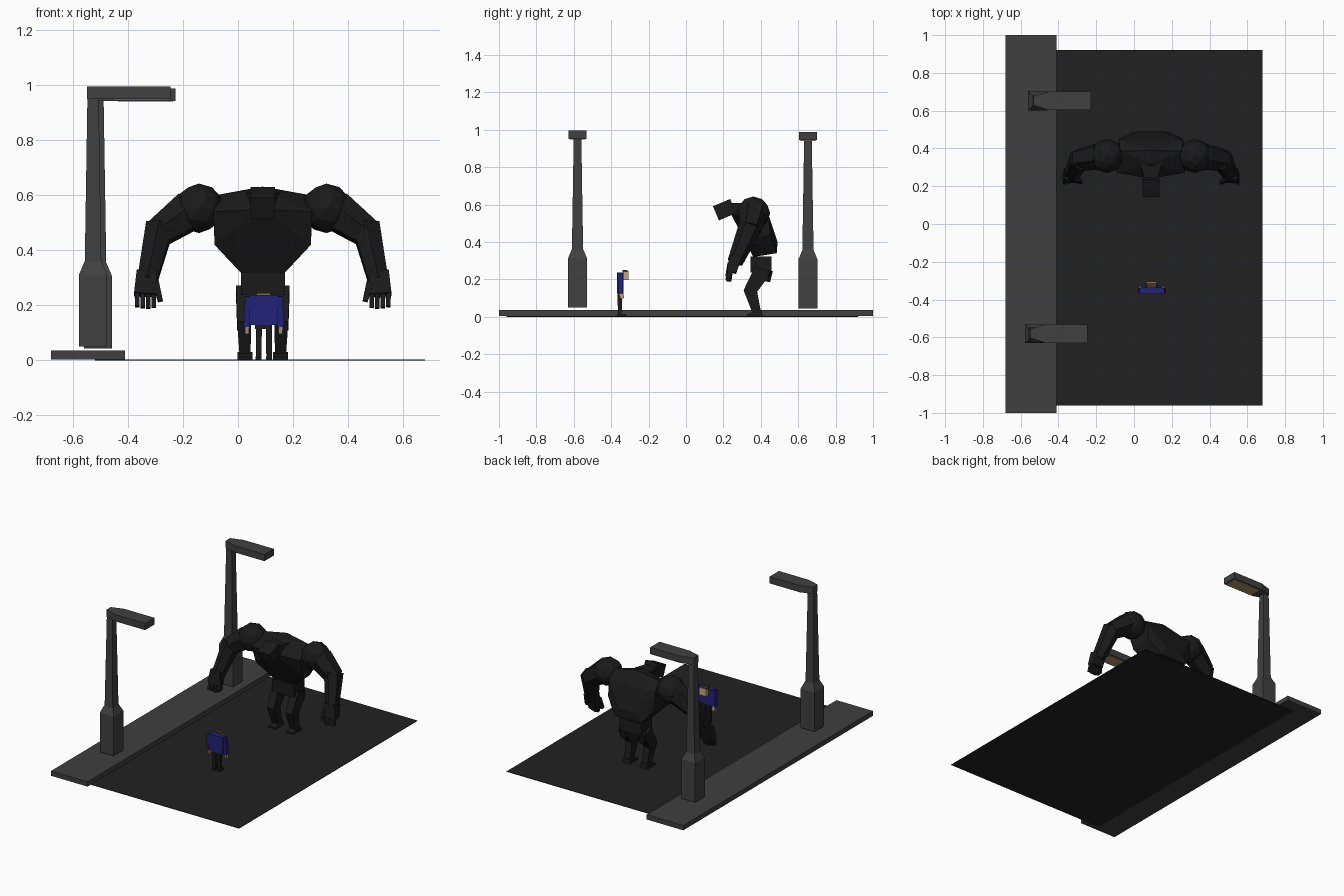
import bpy, bmesh, math
from mathutils import Vector

if "Cube" in bpy.data.objects:
    bpy.data.objects.remove(bpy.data.objects["Cube"])


def material(name, rgb):
    m = bpy.data.materials.new(name)
    m.diffuse_color = (*rgb, 1)
    m.use_nodes = True
    m.node_tree.nodes["Principled BSDF"].inputs["Base Color"].default_value = m.diffuse_color
    return m


ROAD = material("asphalt", (0.0155, 0.0155, 0.0155))
PAVING = material("paving_grey", (0.05, 0.05, 0.05))
METAL = material("lamp_metal", (0.052, 0.052, 0.052))
GLOW = material("lamp_glow", (0.42, 0.29, 0.13))
HIDE = material("black_hide", (0.0105, 0.0105, 0.0105))
SHIRT = material("blue_cloth", (0.0165, 0.0165, 0.19))
SKIN = material("skin", (0.58, 0.39, 0.2))
DARK = material("dark_cloth", (0.012, 0.012, 0.012))
HAIR = material("brown_hair", (0.06, 0.035, 0.02))


def hull(name, pts, mat):
    """Flat-faced convex solid around a few points."""
    bm = bmesh.new()
    for p in pts:
        bm.verts.new(p)
    res = bmesh.ops.convex_hull(bm, input=bm.verts[:])
    loose = {v for v in bm.verts if not v.link_faces}
    bmesh.ops.delete(bm, geom=list(loose), context='VERTS')
    bmesh.ops.dissolve_limit(bm, angle_limit=0.02, verts=bm.verts[:], edges=bm.edges[:])
    bmesh.ops.recalc_face_normals(bm, faces=bm.faces[:])
    me = bpy.data.meshes.new(name)
    bm.to_mesh(me)
    bm.free()
    me.materials.append(mat)
    ob = bpy.data.objects.new(name, me)
    bpy.context.collection.objects.link(ob)
    return ob


def box(name, x, y, z, mat):
    return hull(name, [(a, b, c) for a in x for b in y for c in z], mat)


def beam(name, a, b, s1, s2, mat, n=4):
    """Tapered n-sided limb from a to b; s1, s2 are (width, depth) half sizes."""
    a, b = Vector(a), Vector(b)
    d = (b - a).normalized()
    side = (Vector((1, 0, 0)) - d * d.x).normalized()
    fwd = d.cross(side)
    k = 1 / math.cos(math.pi / n)
    pts = []
    for c, s in ((a, s1), (b, s2)):
        for i in range(n):
            t = 2 * math.pi * (i + 0.5) / n
            pts.append(c + side * (math.cos(t) * s[0] * k) + fwd * (math.sin(t) * s[1] * k))
    return hull(name, pts, mat)


# Ground
box("road", (-0.52, 0.68), (-0.96, 0.92), (0.0, 0.003), ROAD)
box("pavement", (-0.68, -0.41), (-1, 1), (0.004, 0.036), PAVING)


# Street lamps
def lamp(tag, cx, cy, z0):
    top = z0 + 0.945
    beam(tag + "_lamp_base", (cx, cy, z0), (cx, cy, z0 + 0.262), (.051, .051), (.051, .051), METAL)
    beam(tag + "_lamp_collar", (cx, cy, z0 + .262), (cx, cy, z0 + .31), (.051, .051), (.031, .031), METAL)
    beam(tag + "_lamp_pole", (cx, cy, z0 + .31), (cx, cy, top - .01), (.03, .03), (.02, .02), METAL)
    hull(tag + "_lamp_neck",
         [(cx + x, cy + s * y, z) for x, y in ((-.022, .024), (.025, .024), (.06, .049))
          for s in (-1, 1) for z in (top - .045, top)], METAL)
    box(tag + "_lamp_head", (cx + .06, cx + .282), (cy - .049, cy + .049), (top - .045, top), METAL)
    box(tag + "_lamp_light", (cx + .072, cx + .272), (cy - .041, cy + .041), (top - .048, top - .044), GLOW)


lamp("front", -0.527, -0.58, 0.05)
lamp("rear", -0.509, 0.652, 0.044)

# Hulking creature
CX = 0.09
torso = [(0, .24, .55), (0, .39, .632), (0, .32, .622)]
for s in (-1, 1):
    torso += [(s * x, y, z) for x, y, z in (
        (.08, .36, .32), (.10, .485, .34), (.175, .31, .42), (.17, .45, .44),
        (.18, .272, .54), (.16, .385, .603), (.06, .49, .40), (.17, .44, .55))]
hull("torso", [(CX + x, y, z) for x, y, z in torso], HIDE)
beam("creature_head", (CX, .16, .553), (CX, .252, .592), (.045, .041), (.045, .041), HIDE)
beam("creature_neck", (CX, .24, .578), (CX, .32, .57), (.035, .03), (.06, .04), HIDE)
box("pelvis", (CX - .08, CX + .08), (.345, .457), (.238, .322), HIDE)

for s, tag in ((-1, "left"), (1, "right")):
    def P(x, y, z):
        return (CX + s * x, y, z)

    # shoulder ball
    bpy.ops.mesh.primitive_ico_sphere_add(subdivisions=2, radius=0.09, location=P(.232, .36, .553))
    ball = bpy.context.object
    ball.name = tag + "_shoulder"
    ball.data.materials.append(HIDE)

    # arm
    beam(tag + "_upper_arm", P(.265, .36, .545), P(.385, .34, .46), (.068, .065), (.05, .052), HIDE, 6)
    beam(tag + "_forearm", P(.375, .345, .485), P(.42, .262, .29), (.05, .055), (.036, .036), HIDE, 6)

    # hand with fingers and thumb
    beam(tag + "_palm", P(.422, .265, .32), P(.428, .243, .238), (.036, .032), (.04, .026), HIDE)
    for i in range(4):
        x = .397 + i * .02
        beam(f"{tag}_finger_{i + 1}", P(x, .238, .245), P(x, .232 - .004 * i, .188 + .004 * abs(i - 1)),
             (.0085, .013), (.008, .011), HIDE)
    beam(tag + "_thumb", P(.39, .235, .285), P(.372, .22, .215), (.012, .013), (.009, .01), HIDE)

    # leg
    beam(tag + "_hip", P(.068, .43, .25), P(.068, .42, .19), (.025, .03), (.025, .026), HIDE, 6)
    beam(tag + "_thigh", P(.07, .41, .25), P(.068, .335, .125), (.027, .045), (.025, .032), HIDE)
    beam(tag + "_shin", P(.068, .342, .15), P(.064, .38, .018), (.025, .035), (.02, .022), HIDE)
    hull(tag + "_foot", [P(x, y, z) for x in (.038, .092)
                         for y, z in ((.325, .001), (.325, .012), (.365, .03), (.405, .03), (.41, .001))], HIDE)
    # brow
    beam(tag + "_brow", P(.008, .161, .568), P(.035, .161, .574), (.004, .005), (.004, .005), HIDE)

# Standing person
box("shirt", (CX - .05, CX + .055), (-.37, -.335), (.128, .238), SHIRT)
box("person_neck", (CX - .012, CX + .016), (-.345, -.325), (.21, .235), SKIN)
box("person_head", (CX - .023, CX + .028), (-.338, -.307), (.196, .245), SKIN)
box("hair", (CX - .025, CX + .03), (-.34, -.312), (.24, .249), HAIR)
box("trouser_waist", (CX - .028, CX + .034), (-.366, -.343), (.115, .13), DARK)
for s, tag in ((-1, "left"), (1, "right")):
    def Q(x, y, z):
        return (CX + .004 + s * x, y, z)

    beam(tag + "_sleeve", Q(.056, -.353, .233), Q(.062, -.348, .122), (.012, .014), (.012, .012), SHIRT)
    beam(tag + "_hand", Q(.061, -.347, .124), Q(.061, -.34, .098), (.008, .012), (.007, .01), SKIN)
    beam(tag + "_trouser_leg", Q(.018, -.354, .125), Q(.019, -.354, .008), (.011, .012), (.01, .01), DARK)
    box(tag + "_shoe", [Q(v, 0, 0)[0] for v in (.008, .03)], (-.368, -.322), (.001, .015), DARK)
